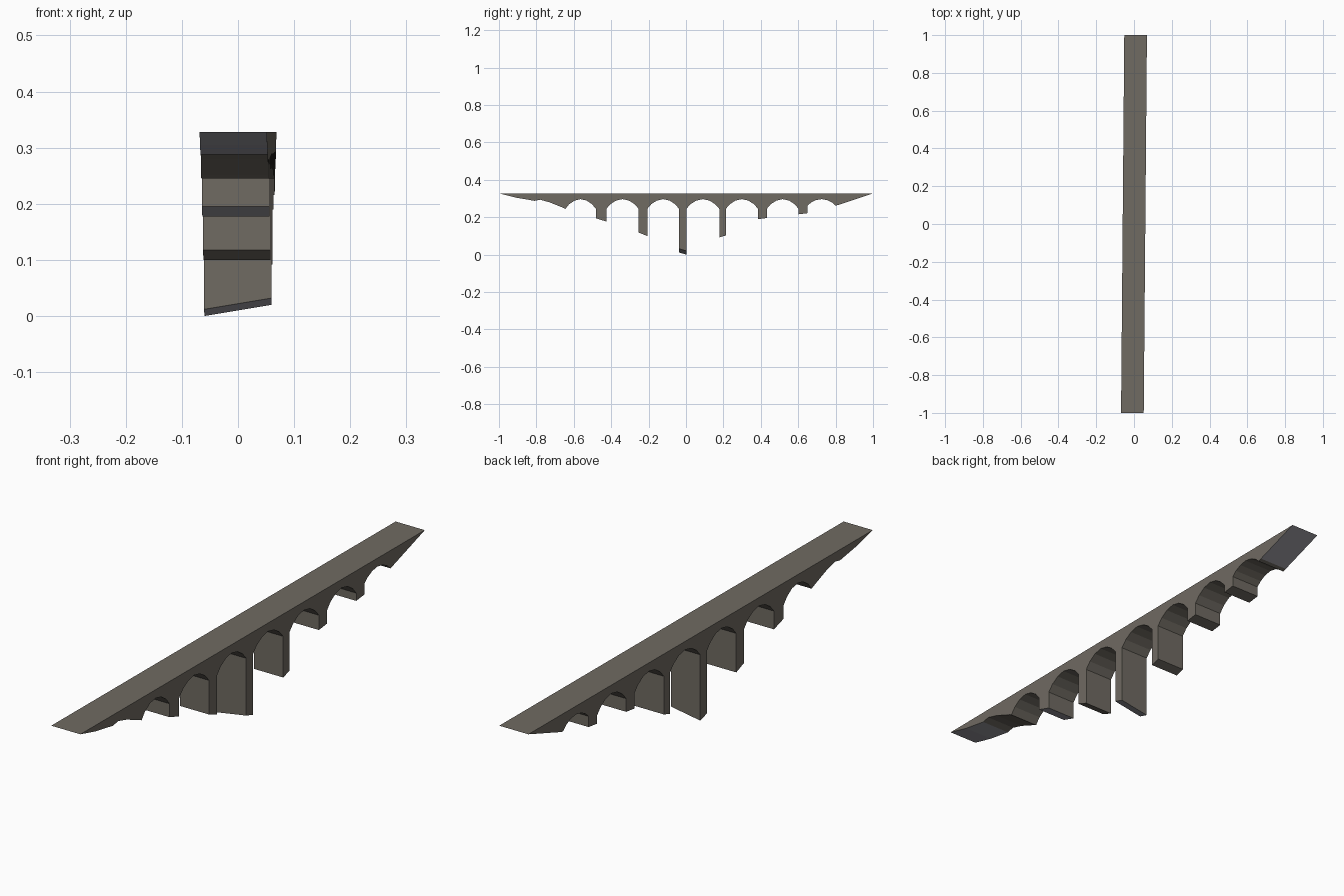
import bpy, bmesh

if "Cube" in bpy.data.objects:
    bpy.data.objects.remove(bpy.data.objects["Cube"])

TOP, CROWN, SPRING = 0.328, 0.297, 0.245
HALF_WIDTH, SKEW = 0.06, 0.0085

stone = bpy.data.materials.new("weathered stone")
stone.diffuse_color = (0.16, 0.145, 0.122, 1)
stone.use_nodes = True
stone.node_tree.nodes["Principled BSDF"].inputs["Base Color"].default_value = stone.diffuse_color
grey = bpy.data.materials.new("pale grey underside")
grey.diffuse_color = (0.35, 0.345, 0.38, 1)
grey.use_nodes = True
grey.node_tree.nodes["Principled BSDF"].inputs["Base Color"].default_value = grey.diffuse_color

# Piers: south face y, north face y, foot height south, foot height north, grey foot
piers = [
    (-0.482, -0.426, 0.195, 0.177, True),
    (-0.253, -0.207, 0.118, 0.100, False),
    (-0.037, 0.002, 0.012, 0.000, True),
    (0.178, 0.213, 0.092, 0.103, False),
    (0.385, 0.432, 0.190, 0.196, False),
    (0.602, 0.650, 0.216, 0.222, False),
]

# Half-arch shape: offset from the centre (-1..1) and rise (0..1)
ARCH = [(-1, 0), (-0.75, 0.48), (-0.4, 0.85), (0, 1), (0.4, 0.85), (0.75, 0.48), (1, 0)]


def arch(y0, y1, spring=SPRING):
    mid, half = (y0 + y1) / 2, (y1 - y0) / 2
    return [(mid + o * half, spring + r * (CROWN - spring)) for o, r in ARCH]


# Underside from south to north: tapered abutment, arches and piers
profile = [(-1, TOP), (-0.91, 0.305), (-0.81, 0.288), (-0.78, 0.294),
           (-0.73, 0.280), (-0.655, 0.250)]
grey_edges = {0, 1}  # sloping south abutment
start = -0.645
for a, b, foot_a, foot_b, is_grey in piers:
    profile += arch(start, a) + [(a, foot_a), (b, foot_b)]
    if is_grey:
        grey_edges.add(len(profile) - 2)
    start = b
profile += arch(start, 0.80, 0.262) + [(0.815, 0.266), (1, TOP)]
grey_edges.add(len(profile) - 2)  # sloping north abutment

# Extrude the side profile across the width, with a slight skew in plan
bm = bmesh.new()
sides = []
for s in (-1, 1):
    verts = []
    for y, z in profile:
        if z < 0.05:  # the tallest pier stands on a cross slope
            z += 0.01 * (s + 1)
        verts.append(bm.verts.new((s * HALF_WIDTH + SKEW * y, y, z)))
    sides.append(verts)
    bm.faces.new(verts)
n = len(profile)
for i in range(n):
    j = (i + 1) % n
    face = bm.faces.new((sides[0][i], sides[0][j], sides[1][j], sides[1][i]))
    face.material_index = int(i in grey_edges)
bmesh.ops.recalc_face_normals(bm, faces=bm.faces)
bmesh.ops.triangulate(bm, faces=[f for f in bm.faces if len(f.verts) > 4])

mesh = bpy.data.meshes.new("viaduct")
bm.to_mesh(mesh)
bm.free()
mesh.materials.append(stone)
mesh.materials.append(grey)
obj = bpy.data.objects.new("viaduct", mesh)
bpy.context.collection.objects.link(obj)
